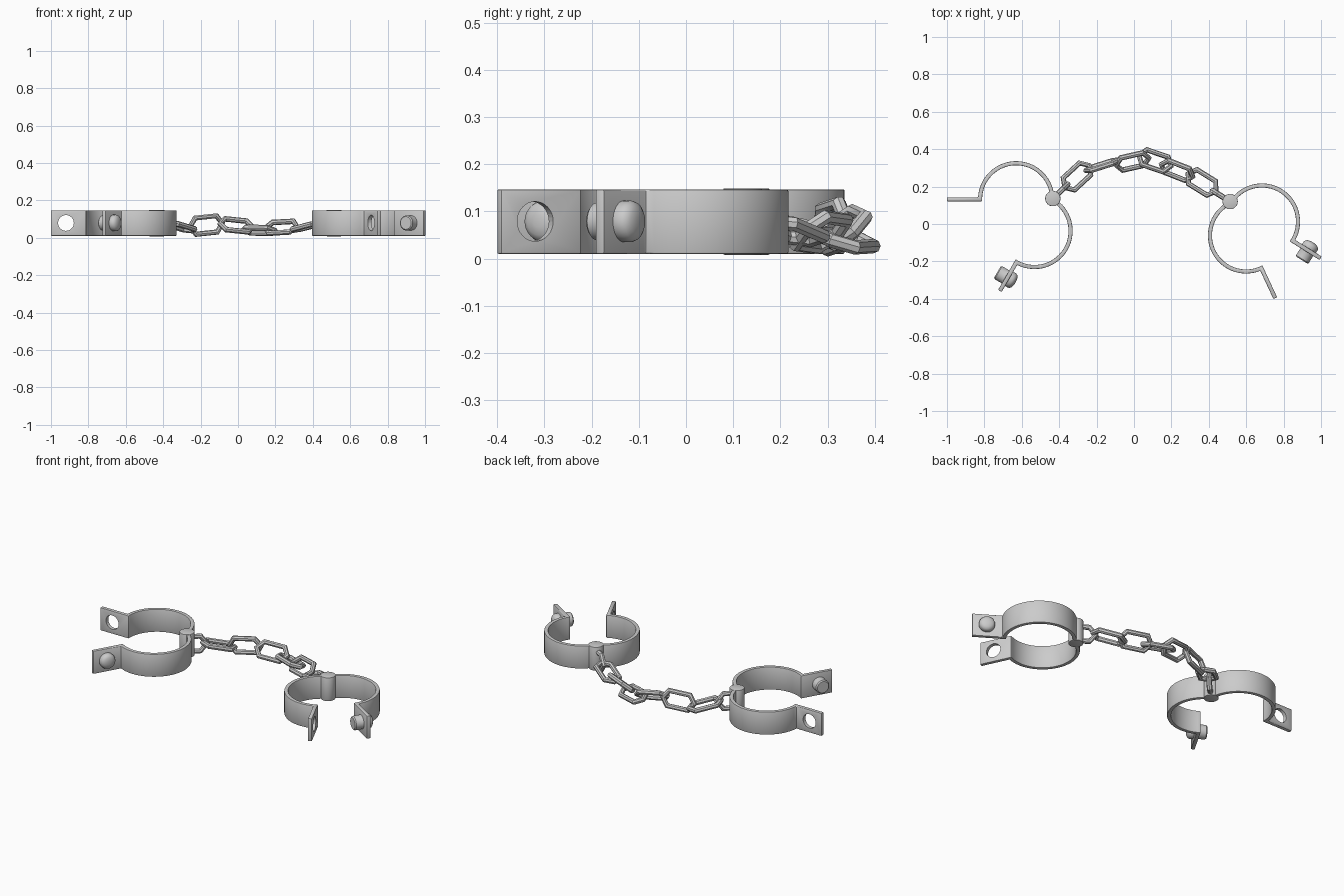
import bpy, bmesh, math
from mathutils import Vector, Matrix

if "Cube" in bpy.data.objects:
    bpy.data.objects.remove(bpy.data.objects["Cube"])

Z0, Z1, ZM = 0.01, 0.147, 0.079
RO, RI, TAB, T = 0.204, 0.182, 0.37, 0.022


def finish(ob, bevel=0.0):
    bpy.ops.object.select_all(action='DESELECT')
    bpy.context.view_layer.objects.active = ob
    ob.select_set(True)
    if bevel:
        m = ob.modifiers.new("edge", 'BEVEL')
        m.width, m.segments, m.limit_method = bevel, 2, 'ANGLE'
        m.angle_limit = math.radians(40)
        bpy.ops.object.modifier_apply(modifier=m.name)
    bpy.ops.object.shade_smooth_by_angle(angle=math.radians(35))


def new_object(name, bm):
    bmesh.ops.recalc_face_normals(bm, faces=bm.faces)
    me = bpy.data.meshes.new(name)
    bm.to_mesh(me)
    bm.free()
    ob = bpy.data.objects.new(name, me)
    bpy.context.collection.objects.link(ob)
    return ob


def lathe(name, profile, loc, axis, n=32):
    """Closed turned shape; profile is (radius, height along axis)."""
    q = Vector(axis).to_track_quat('Z', 'Y').to_matrix()
    bm = bmesh.new()
    rings = [[bm.verts.new(Vector(loc) + q @ Vector((r * math.cos(i * math.tau / n),
              r * math.sin(i * math.tau / n), h))) for i in range(n)] for r, h in profile]
    for a, b in zip(rings, rings[1:]):
        for i in range(n):
            bm.faces.new((a[i], a[(i + 1) % n], b[(i + 1) % n], b[i]))
    bm.faces.new(rings[0])
    bm.faces.new(rings[-1])
    return new_object(name, bm)


def half_cuff(name, center, start, sign, bolt):
    """Half ring from the hinge at angle start, ending in a radial tab."""
    n = 32
    end = math.radians(start + 180 * sign)
    a0 = math.radians(start)
    er = Vector((math.cos(end), math.sin(end), 0))
    et = Vector((-math.sin(end), math.cos(end), 0)) * sign
    c = Vector((*center, 0))

    def arc(r, a):
        return Vector((math.cos(a), math.sin(a), 0)) * r
    span = math.pi
    outer = [arc(RO, a0 + sign * (span - math.asin(T / 2 / RO)) * i / n) for i in range(n + 1)]
    inner = [arc(RI, a0 + sign * (span - 0.03) * i / n) for i in range(n + 1)]
    tab = [er * TAB - et * T / 2, er * TAB + et * T / 2, er * RI + et * T / 2]
    pts = outer + tab + inner[::-1]
    bm = bmesh.new()
    lo = [bm.verts.new(c + p + Vector((0, 0, Z0))) for p in pts]
    hi = [bm.verts.new(c + p + Vector((0, 0, Z1))) for p in pts]
    for i in range(len(pts)):
        j = (i + 1) % len(pts)
        bm.faces.new((lo[i], lo[j], hi[j], hi[i]))
    bm.faces.new(lo)
    bm.faces.new(hi)
    ob = new_object(name, bm)
    finish(ob, 0.004)
    spot = c + er * 0.29 + Vector((0, 0, ZM))
    if bolt:
        # Plain shank toward the other tab, domed head outside
        b = lathe(name + "_bolt", [(0.034, 0.062), (0.040, 0.056), (0.040, 0.0), (0.044, -0.008),
                  (0.044, -0.028), (0.040, -0.038), (0.029, -0.046), (0.012, -0.05)], spot, et)
        finish(b)
    else:
        cut = lathe("hole_cutter", [(0.042, -0.1), (0.042, 0.1)], spot, et)
        cut.hide_render = True
        m = ob.modifiers.new("hole", 'BOOLEAN')
        m.operation, m.object, m.solver = 'DIFFERENCE', cut, 'EXACT'
        bpy.context.view_layer.objects.active = ob
        bpy.ops.object.modifier_apply(modifier=m.name)
        bpy.data.objects.remove(cut)
        finish(ob)


def wire(name, pts, closed, loc, direction, normal):
    """Round bar along a flat outline laid in the plane of direction and normal."""
    d = Vector(direction).normalized()
    s = Vector(normal).cross(d).normalized()
    cu = bpy.data.curves.new(name, 'CURVE')
    cu.dimensions, cu.bevel_depth, cu.bevel_resolution = '3D', 0.0155, 2
    cu.use_fill_caps = True
    sp = cu.splines.new('POLY')
    sp.points.add(len(pts) - 1)
    for p, (u, v) in zip(sp.points, pts):
        p.co = (*(Vector(loc) + d * u + s * v), 1)
    sp.use_cyclic_u = closed
    ob = bpy.data.objects.new(name, cu)
    bpy.context.collection.objects.link(ob)
    bpy.ops.object.select_all(action='DESELECT')
    bpy.context.view_layer.objects.active = ob
    ob.select_set(True)
    bpy.ops.object.convert(target='MESH')
    finish(bpy.context.object)


# Cuffs: two hinged halves each
half_cuff("left_cuff_back", (-0.63, 0.132), 0, 1, False)
half_cuff("left_cuff_front", (-0.532, -0.037), 60, -1, True)
half_cuff("right_cuff_back", (0.684, 0.013), 148, -1, True)
half_cuff("right_cuff_front", (0.599, -0.061), 115, 1, False)

# Hinge pins with fixed eyelets
H, W, TIP = 0.06, 0.044, 0.09
for side, hx, hy, d in (("left", -0.434, 0.136, (0.72, 0.69, 0)), ("right", 0.514, 0.12, (-0.85, 0.53, 0))):
    pin = lathe(side + "_hinge_pin", [(0.041, 0.008), (0.041, 0.149)], (hx, hy, 0), (0, 0, 1))
    finish(pin, 0.003)
    wire(side + "_eyelet", [(0, -W), (0.075, -W), (0.11, 0), (0.075, W), (0, W)], False,
         (hx, hy, 0.072), d, (-d[1], d[0], 0))

# Chain links: centre, direction, face normal
links = [
    ((-0.305, 0.254, 0.058), (0.72, 0.66, -0.22), (0.1, 0.15, 1)),
    ((-0.170, 0.313, 0.068), (0.95, 0.30, 0.10), (-0.28, 0.95, 0.15)),
    ((-0.008, 0.334, 0.066), (0.97, 0.22, -0.10), (0.1, -0.65, 0.75)),
    ((0.112, 0.338, 0.040), (0.94, -0.32, -0.02), (0, 0.35, 0.94)),
    ((0.230, 0.286, 0.056), (0.92, -0.36, 0.05), (-0.1, -0.65, 0.75)),
    ((0.364, 0.222, 0.060), (0.84, -0.52, 0.22), (-0.2, 0.1, 1)),
]
hexagon = [(-TIP, 0), (-H, -W), (H, -W), (TIP, 0), (H, W), (-H, W)]
for i, (loc, d, n) in enumerate(links):
    wire(f"chain_link_{i + 1}", hexagon, True, loc, d, n)
